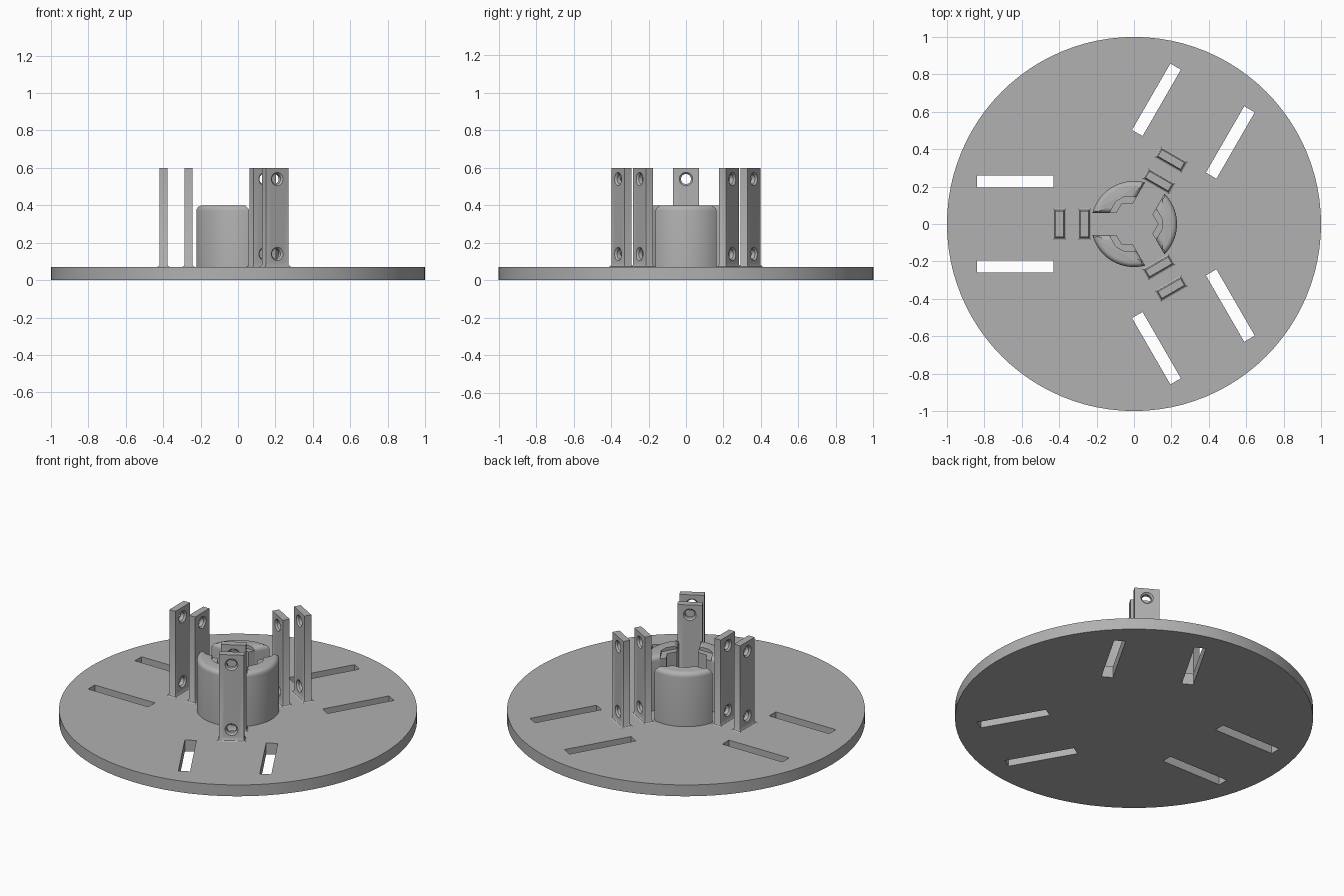
import bpy, bmesh
from math import sin, cos, pi, sqrt, atan2, radians
from mathutils import Matrix

if "Cube" in bpy.data.objects:
    bpy.data.objects.remove(bpy.data.objects["Cube"], do_unlink=True)

grey = bpy.data.materials.new("mid grey")
grey.use_nodes = True
GREY = (0.44, 0.44, 0.44, 1)
grey.diffuse_color = GREY
grey.node_tree.nodes["Principled BSDF"].inputs["Base Color"].default_value = GREY

PLATE_TOP = 0.07
HUB_TOP = 0.4
HUB_R = 0.23
GAP = 0.06  # half width of the gaps in the hub


def loft(name, rings, bevel_test=None, width=0.03):
    """Skin a stack of equal rings and cap both ends."""
    bm = bmesh.new()
    stack = [[bm.verts.new(p) for p in ring] for ring in rings]
    n = len(stack[0])
    for a, b in zip(stack, stack[1:]):
        for i in range(n):
            j = (i + 1) % n
            bm.faces.new((a[i], a[j], b[j], b[i]))
    bm.faces.new(stack[0][::-1])
    bm.faces.new(stack[-1])
    bmesh.ops.recalc_face_normals(bm, faces=bm.faces[:])
    if bevel_test:
        edges = [e for e in bm.edges if bevel_test(e)]
        bmesh.ops.bevel(bm, geom=edges, offset=width, segments=5,
                        profile=0.5, affect='EDGES')
    mesh = bpy.data.meshes.new(name)
    bm.to_mesh(mesh)
    bm.free()
    mesh.materials.append(grey)
    obj = bpy.data.objects.new(name, mesh)
    bpy.context.collection.objects.link(obj)
    return obj


def activate(obj):
    bpy.ops.object.select_all(action='DESELECT')
    obj.select_set(True)
    bpy.context.view_layer.objects.active = obj


def cut(obj, cutters):
    activate(obj)
    for cutter in cutters:
        cutter.hide_render = True
        mod = obj.modifiers.new("cut", 'BOOLEAN')
        mod.operation = 'DIFFERENCE'
        mod.solver = 'EXACT'
        mod.object = cutter
        bpy.ops.object.modifier_apply(modifier=mod.name)
        bpy.data.objects.remove(cutter, do_unlink=True)


def smooth(obj):
    activate(obj)
    bpy.ops.object.shade_smooth_by_angle(angle=radians(30))


def three_around(obj, start):
    """Repeat a part three times about the centre."""
    for k in range(3):
        part = obj if k == 0 else obj.copy()
        if k:
            bpy.context.collection.objects.link(part)
        part.name = f"{obj.name.split('.')[0]}.{k + 1}"
        part.rotation_euler.z = start + k * 2 * pi / 3


def circle(r, z, n):
    return [(r * cos(2 * pi * i / n), r * sin(2 * pi * i / n), z) for i in range(n)]


def rect(cx, cy, hx, hy, z):
    return [(cx + sx * hx, cy + sy * hy, z)
            for sx, sy in ((-1, -1), (1, -1), (1, 1), (-1, 1))]


# Base plate with three pairs of radial slots
plate = loft("base_plate", [circle(1, 0, 96), circle(1, PLATE_TOP, 96)])
slots = []
for k in range(3):
    for side in (-1, 1):
        slot = loft("slot_cutter", [rect(0.635, side * 0.228, 0.205, 0.0325, z)
                                    for z in (-0.1, 0.2)])
        slot.data.transform(Matrix.Rotation(pi / 3 + k * 2 * pi / 3, 4, 'Z'))
        slots.append(slot)
cut(plate, slots)
smooth(plate)

# Upright posts with flared feet and countersunk cross holes
HALF = 0.021
FLARE = ((-0.01, 0.013), (0, 0.013), (0.004, 0.005), (0.013, 0), (0.53, 0))
for name, radius in (("outer_post", 0.398), ("inner_post", 0.265)):
    post = loft(name, [rect(radius, 0, HALF + f, 0.07 + f, PLATE_TOP + dz)
                       for dz, f in FLARE])
    holes = []
    for z in (0.14, 0.54):
        profile = ((-0.031, 0.045), (-0.011, 0.027), (0.011, 0.027), (0.031, 0.045))
        hole = loft("hole_cutter", [[(radius + x, py, z + pz)
                                     for px, py, pz in [(0, p[0], p[1]) for p in circle(r, 0, 24)]]
                                    for x, r in profile])
        holes.append(hole)
    cut(post, holes)
    smooth(post)
    three_around(post, pi / 3)


# Hub: three rounded jaws around a hexagonal socket
def hex_side(r):
    """Socket outline of one jaw, from upper gap edge to lower gap edge."""
    length = r - GAP / sin(pi / 3)
    x, y = r - length / 2, length * sin(pi / 3)
    return [(x, y), (r, 0), (x, -y)]


SEAT_R, SOCKET_R = 0.166, 0.128
end = pi / 3 - atan2(GAP, sqrt(HUB_R ** 2 - GAP ** 2))
arc = [(HUB_R * cos(a), HUB_R * sin(a))
       for a in (-end + 2 * end * i / 24 for i in range(25))]
outline = arc + hex_side(SEAT_R)


def rim_edge(e):
    on_top = all(v.co.z > HUB_TOP - 0.001 for v in e.verts)
    return on_top and any(v.co.xy.length > HUB_R - 0.001 for v in e.verts)


jaw = loft("hub_jaw", [[(x, y, z) for x, y in outline] for z in (0.06, HUB_TOP)],
           rim_edge, 0.028)
smooth(jaw)
three_around(jaw, 0)

# Hexagonal ledge inside the jaws
ledge = hex_side(SEAT_R) + hex_side(SOCKET_R)[::-1]
seat = loft("socket_ledge", [[(x, y, z) for x, y in ledge] for z in (0.06, HUB_TOP - 0.02)])
three_around(seat, 0)
